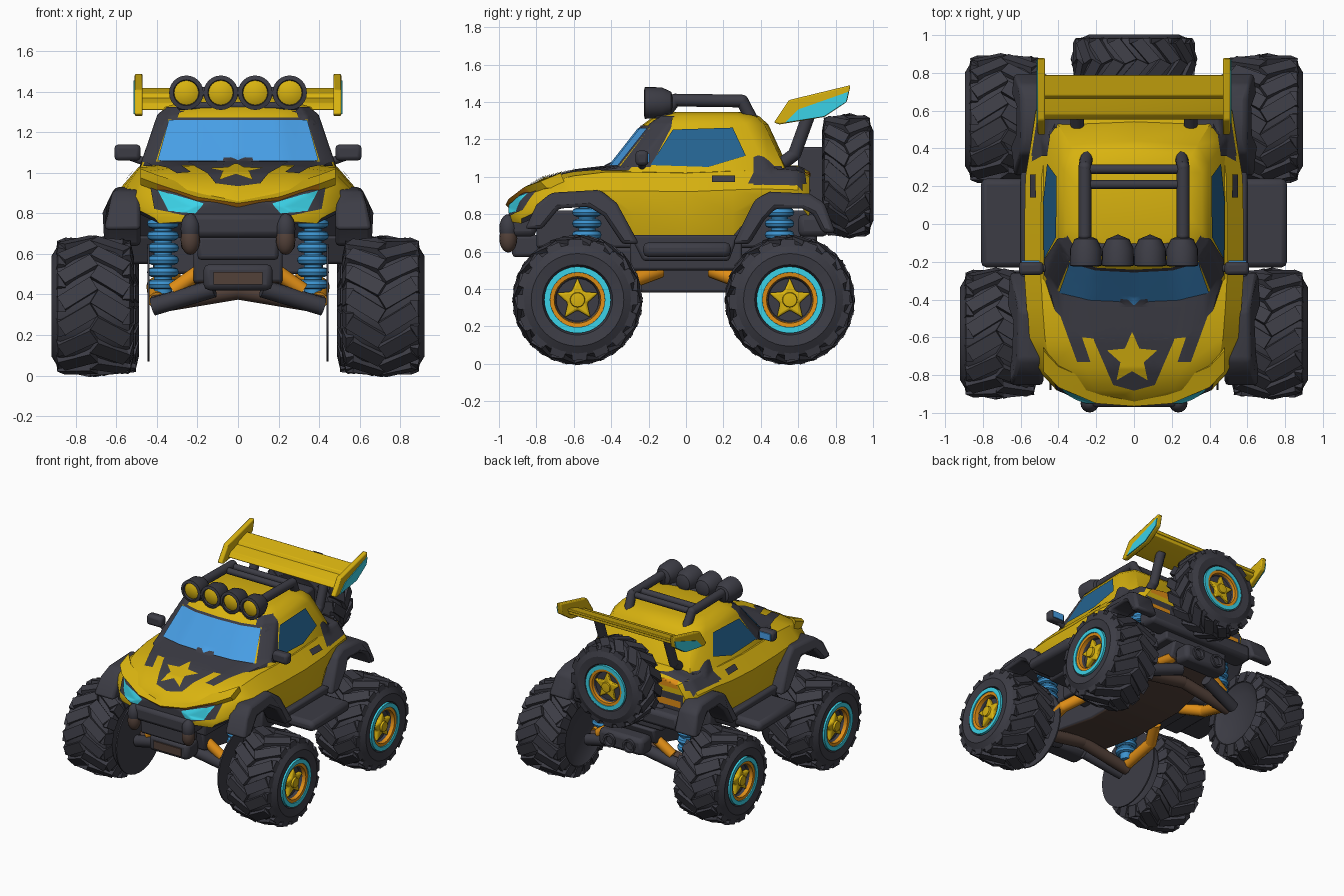
import bpy, bmesh, math
from math import tau, sin, cos
from mathutils import Vector, Matrix
from mathutils.bvhtree import BVHTree

if "Cube" in bpy.data.objects:
    bpy.data.objects.remove(bpy.data.objects["Cube"])


def material(name, *rgb):
    m = bpy.data.materials.new(name)
    m.use_nodes = True
    m.diffuse_color = (*rgb, 1)
    m.node_tree.nodes["Principled BSDF"].inputs["Base Color"].default_value = (*rgb, 1)
    return m


yellow = material("yellow paint", .69, .45, .005)
dark = material("charcoal", .046, .046, .06)
glass = material("windshield blue", .065, .35, .8)
tint = material("dark blue glass", .018, .125, .28)
shock = material("spring blue", .045, .29, .62)
cyan = material("cyan", .045, .66, .82)
orange = material("orange", .74, .27, .008)
brown = material("dark brown", .085, .052, .04)
made = []


def finish(name, bm, mats, mirror=False, bevel=0, recalc=True):
    if recalc:
        bmesh.ops.recalc_face_normals(bm, faces=bm.faces[:])
    mesh = bpy.data.meshes.new(name)
    bm.to_mesh(mesh)
    bm.free()
    for m in mats if isinstance(mats, list) else [mats]:
        mesh.materials.append(m)
    ob = bpy.data.objects.new(name, mesh)
    bpy.context.collection.objects.link(ob)
    made.append(ob)
    if mirror:
        ob.modifiers.new("mirror", "MIRROR")
    if bevel:
        b = ob.modifiers.new("bevel", "BEVEL")
        b.width, b.segments = bevel, 2
    return ob


def box(name, lo, hi, mat, mirror=False, bevel=.015):
    lo, hi = Vector(lo), Vector(hi)
    bm = bmesh.new()
    bmesh.ops.create_cube(bm, size=1, matrix=Matrix.Translation((lo + hi) / 2) @ Matrix.Diagonal((*(hi - lo), 1)))
    return finish(name, bm, mat, mirror, bevel)


def loft(name, rings, top, under, mirror=False, bevel=0):
    # closed rings joined and capped; downward faces take the second colour
    bm = bmesh.new()
    rows = [[bm.verts.new(p) for p in ring] for ring in rings]
    n = len(rows[0])
    for a, b in zip(rows, rows[1:]):
        for i in range(n):
            bm.faces.new((a[i], a[(i + 1) % n], b[(i + 1) % n], b[i]))
    bm.faces.new(rows[0])
    bm.faces.new(rows[-1])
    bmesh.ops.recalc_face_normals(bm, faces=bm.faces[:])
    for f in bm.faces:
        f.material_index = int(f.normal.z < -.5)
    return finish(name, bm, [top, under], mirror, bevel)


def prism(name, pts, x0, x1, mat, mirror=False, bevel=.015, lean=0, under=None):
    # side outline in (y, z), extruded along x; lean pulls the outer top inward
    rings = [[(x - lean * max(0, z - .8) * (x == x1), y, z) for y, z in pts] for x in (x0, x1)]
    return loft(name, rings, mat, under or mat, mirror, bevel)


def rod(name, pts, r, mat, mirror=False):
    bm = bmesh.new()
    pts = [Vector(p) for p in pts]
    for a, b in zip(pts, pts[1:]):
        turn = (b - a).to_track_quat("Z", "Y").to_matrix().to_4x4()
        bmesh.ops.create_cone(bm, cap_ends=True, segments=12, radius1=r, radius2=r, depth=(b - a).length,
                              matrix=Matrix.Translation((a + b) / 2) @ turn)
    for p in pts[1:-1]:
        bmesh.ops.create_uvsphere(bm, u_segments=12, v_segments=8, radius=r, matrix=Matrix.Translation(p))
    return finish(name, bm, mat, mirror)


def lathe(name, profile, mat, place=Matrix(), mirror=False, steps=32):
    # (axial, radius) profile turned around the x axis
    bm = bmesh.new()
    vs = [bm.verts.new((x, 0, r)) for x, r in profile]
    es = [bm.edges.new(p) for p in zip(vs, vs[1:])]
    bmesh.ops.spin(bm, geom=vs + es, cent=(0, 0, 0), axis=(1, 0, 0), angle=tau, steps=steps, use_duplicate=False)
    bmesh.ops.remove_doubles(bm, verts=bm.verts[:], dist=.0005)
    bm.transform(place)
    return finish(name, bm, mat, mirror)


def star(outer, inner, cx=0, cy=0):
    return [(cx + r * sin(k * tau / 10), cy + r * cos(k * tau / 10))
            for k in range(10) for r in [inner if k % 2 else outer]]


def mirrored(half):
    return half + [(-x, y, z) for x, y, z in reversed(half) if x > 0]


# body shell: station y, half width, underside, top
def body_ring(y, w, low, top):
    shoulder = max(top - .13, low + .05)
    return mirrored([(0, y, top), (w * .5, y, top - .005), (w * .85, y, top - .03), (w, y, shoulder),
                     (w, y, (shoulder + low) / 2), (w * .95, y, low)])


body = loft("body_shell", [body_ring(*s) for s in (
    (-.94, .26, .76, .86), (-.88, .41, .75, .93), (-.76, .52, .8, .995), (-.6, .555, .87, 1.035),
    (-.43, .57, .86, 1.055), (-.28, .58, .68, 1.055), (0, .58, .67, 1.05), (.25, .575, .68, 1.06),
    (.4, .55, .86, 1.065), (.6, .52, .86, 1.06), (.66, .46, .78, 1.03))], yellow, dark)


# cabin: ring height, front y, back y, half width
def cabin_ring(z, front, back, w):
    return mirrored([(0, front, z), (w * .5, front + .01, z), (w * .85, front + .05, z), (w, front + .14, z),
                     (w, back - .12, z), (w * .85, back - .02, z), (0, back, z)])


cabin = loft("cabin", [cabin_ring(*s) for s in (
    (1, -.45, .57, .49), (1.28, -.23, .44, .395), (1.325, -.17, .39, .36), (1.345, -.1, .3, .29))], yellow, dark)

shell = bmesh.new()
shell.from_mesh(body.data)
shell.from_mesh(cabin.data)
tree = BVHTree.FromBMesh(shell)
shell.free()

VIEWS = {
    "side": (lambda a, b: (2, a, b), Vector((-1, 0, 0))),
    "front": (lambda a, b: (a, -2, b), Vector((0, 1, 0))),
    "back": (lambda a, b: (a, 2, b), Vector((0, -1, 0))),
    "top": (lambda a, b: (a, b, 3), Vector((0, 0, -1)))}


def panel(name, pts, view, mat, lift=.005, mirror=True):
    # thin painted panel laid onto the shell
    place, ray = VIEWS[view]
    bm = bmesh.new()
    bm.faces.new([bm.verts.new(place(*p)) for p in pts])
    bmesh.ops.triangulate(bm, faces=bm.faces[:])
    bmesh.ops.subdivide_edges(bm, edges=bm.edges[:], cuts=9, use_grid_fill=True)
    for v in bm.verts[:]:
        hit, normal, _, _ = tree.ray_cast(v.co, ray)
        if hit:
            v.co = hit + normal * lift
        else:
            bm.verts.remove(v)
    bm.normal_update()
    bmesh.ops.reverse_faces(bm, faces=[f for f in bm.faces if f.normal.dot(ray) > 0])
    return finish(name, bm, mat, mirror, recalc=False)


# glazing and pillars
panel("windshield_frame", [(0, 1.03), (.465, 1.03), (.39, 1.27), (0, 1.27)], "front", dark)
panel("windshield", [(0, 1.055), (.395, 1.055), (.34, 1.255), (0, 1.255)], "front", glass, .009)
panel("pillar_top", [(.3, 1.26), (.395, 1.26), (.35, 1.32), (.28, 1.32)], "front", dark)
panel("side_pillar", [(-.3, 1.05), (-.19, 1.05), (-.08, 1.26), (-.07, 1.31), (-.17, 1.3)], "side", dark)
panel("side_window", [(-.19, 1.06), (-.07, 1.25), (.25, 1.26), (.32, 1.11), (.12, 1.05)], "side", tint, .008)

# hood paint
panel("hood_center", [(0, -.44), (.25, -.44), (.21, -.62), (.11, -.85), (0, -.88)], "top", dark)
panel("hood_star", star(.14, .065, -.01, -.71), "top", yellow, .009, False)
panel("hood_slash", [(.33, -.44), (.41, -.43), (.3, -.73), (.23, -.73)], "top", dark)

# face: dark mask, lamps and an overhanging brow with a coloured underside
panel("grille", [(0, .765), (.2, .765), (.26, .79), (.41, .82), (.43, .93), (.2, .87), (0, .84)], "front", dark)
panel("headlight", [(.17, .845), (.21, .8), (.34, .81), (.39, .91)], "front", cyan, .009)
loft("brow", [[(x, y, z), (x, y + .11, z + .045), (x, y + .14, z - .03), (x, y + .035, z - .035)] for x, y, z in (
    (-.48, -.78, .975), (-.4, -.865, .945), (-.2, -.95, .88), (0, -.965, .85),
    (.2, -.95, .88), (.4, -.865, .945), (.48, -.78, .975))], yellow, orange)

# tail paint and door handles
panel("tail_panel", [(0, .79), (.44, .79), (.44, .93), (0, .93)], "back", dark)
panel("tail_light", [(.22, .83), (.42, .83), (.42, .88), (.22, .88)], "back", orange, .009)
panel("tail_stripe", [(.2, .97), (.4, .97), (.38, 1.02), (.2, 1.02)], "back", orange)
panel("quarter_patch", [(.33, .96), (.64, .96), (.63, 1.05), (.38, 1.06)], "side", dark)
panel("quarter_deck", [(.455, .36), (.54, .36), (.5, .62), (.42, .62)], "top", dark)
panel("door_handle", [(.14, .965), (.26, .965), (.26, 1), (.14, 1)], "side", dark, .009)

# fender flares, skirts and steps
prism("front_flare", [(-.86, .72), (-.8, .85), (-.72, .915), (-.46, .93), (-.37, .86), (-.25, .64),
                      (-.34, .64), (-.44, .79), (-.52, .84), (-.68, .83), (-.77, .72)],
      .48, .66, dark, True, .02, .4)
prism("rear_flare", [(.25, .64), (.37, .88), (.45, .92), (.66, .91), (.74, .86), (.8, .7),
                     (.73, .7), (.68, .8), (.62, .83), (.48, .83), (.42, .77), (.34, .64)],
      .45, .64, dark, True, .02, .4)
prism("side_skirt", [(-.3, .69), (.28, .69), (.23, .55), (-.23, .55)], .4, .6, dark, True)
box("side_step", (.55, -.23, .57), (.81, .24, .65), dark, True, .03)

# underbody
prism("chassis", [(-.75, .62), (.72, .62), (.68, .5), (.24, .38), (-.22, .38), (-.72, .46)], -.22, .22, dark, under=brown)
box("floor", (-.28, -.8, .62), (.28, .7, .82), dark)
box("sill_rail", (.2, -.3, .5), (.42, .3, .68), dark, True)
box("skid_plate", (-.17, -.87, .42), (.17, -.72, .55), dark, bevel=.03)
box("skid_inset", (-.12, -.878, .45), (.12, -.86, .51), brown, bevel=0)

# bumpers
box("front_bumper", (-.27, -.97, .68), (.27, -.8, .8), dark, bevel=.03)
box("bumper_lower", (-.2, -.93, .57), (.2, -.78, .69), dark, bevel=.02)
for label, z, paint in (("tusk", .67, brown), ("bumper_horn", .725, dark)):
    bm = bmesh.new()
    bmesh.ops.create_uvsphere(bm, u_segments=16, v_segments=10, radius=1,
                              matrix=Matrix.Translation((.235, -.95, z)) @ Matrix.Diagonal((.048, .048, .075, 1)))
    finish(label, bm, paint, True)
box("rear_bumper", (-.46, .6, .68), (.46, .76, .8), dark, bevel=.03)
box("spare_mount", (-.14, .6, .84), (.14, .76, 1.16), dark)
box("exhaust_box", (-.19, .68, .44), (.19, .82, .57), dark, bevel=.03)
turn_back = Matrix.Rotation(tau / 4, 4, "Z")
lathe("exhaust_pipe", [(0, .05), (.03, .05), (.03, .035), (.01, .03), (.01, 0)], dark,
      Matrix.Translation((.085, .81, .505)) @ turn_back, True, 16)

# suspension, front and rear
for end, y, hub in (("front", -.53, -.58), ("rear", .5, .55)):
    s = -1 if y < 0 else 1
    for k in range(7):
        lathe(end + "_spring_coil", [(.024 * cos(a), .055 + .024 * sin(a)) for a in [tau * j / 8 for j in range(9)]],
              shock, Matrix.Translation((.37, y, .45 + k * .06)) @ Matrix.Rotation(tau / 4, 4, "Y"), True, 16)
    rod(end + "_damper", [(.37, y, .38), (.37, y, .86)], .045, shock, True)
    rod(end + "_lower_arm", [(.12, hub + s * .12, .43), (.42, hub + s * .06, .34)], .045, dark, True)
    rod(end + "_upper_arm", [(.12, hub + s * .09, .56), (.32, hub + s * .07, .42)], .038, orange, True)
    rod(end + "_trailing_arm", [(.32, s * .14, .5), (.41, s * .3, .44), (.4, hub, .37)], .042, orange, True)
    rod(end + "_axle", [(0, hub, .42), (.42, hub, .35)], .045, brown, True)
lathe("inner_shield", [(0, 0), (0, .29), (.01, .29), (.01, 0)], dark, Matrix.Translation((.437, -.59, .36)), True)

# wheel parts around the x axis, outer side toward +x
tyre = lathe("tyre", [(-.15, 0), (-.15, .17), (-.19, .24), (-.175, .295), (-.1, .32), (.1, .32), (.18, .3),
                      (.21, .25), (.2, .19), (.17, .175), (.12, .17), (.12, 0)], dark, steps=40)
bm = bmesh.new()
bm.from_mesh(tyre.data)
for k in range(32):
    side = 1 if k % 2 else -1
    spin = Matrix.Rotation(tau * k / 32, 4, "X")
    bmesh.ops.create_cube(bm, size=1, matrix=spin @ Matrix.Translation((side * .08, 0, .317)) @ Matrix.Rotation(
        side * .1, 4, "Y") @ Matrix.Rotation(side * .55, 4, "Z") @ Matrix.Diagonal((.19, .075, .042, 1)))
    spin = Matrix.Rotation(tau * k / 32 - .16, 4, "X")
    bmesh.ops.create_cube(bm, size=1, matrix=spin @ Matrix.Translation((side * .168, 0, .28)) @
                          Matrix.Rotation(-side * .22, 4, "Y") @ Matrix.Diagonal((.04, .08, .085, 1)))
bm.to_mesh(tyre.data)
bm.free()
rim = lathe("rim_ring", [(.12, .18), (.208, .18), (.208, .148), (.15, .145)], cyan)
inner = lathe("rim_inner", [(.12, .148), (.2, .148), (.197, .126), (.165, .122)], orange)
well = lathe("rim_well", [(.178, .126), (.15, .115), (.15, 0)], dark)
spokes = prism("star_spokes", star(.12, .055), .12, .185, yellow, bevel=.012)
cap = lathe("hub_cap", [(.14, .05), (.2, .038), (.205, 0)], yellow, steps=16)
parts = (tyre, rim, inner, well, spokes, cap)
spots = [(s * x, y, .342, s, 1, .99) for x, y in ((.71, -.58), (.685, .555)) for s in (1, -1)]
spots.append((0, .86, 1.005, 0, .68, .95))
for n, (x, y, z, s, squash, size) in enumerate(spots):
    turn = tau / 4 * (1 - s)
    pose = Matrix.Translation((x, y, z)) @ Matrix.Rotation(turn, 4, "Z") @ Matrix.Diagonal((squash, size, size, 1))
    for part in parts:
        ob = part if n == 0 else part.copy()
        if n:
            bpy.context.collection.objects.link(ob)
        ob.matrix_world = pose

# roof lights and rack
for x in (.085, .255):
    spot = Matrix.Translation((x, -.2, 1.395)) @ Matrix.Rotation(-tau / 4, 4, "Z")
    lathe("light_pod", [(.01, .06), (.025, .064), (.02, .085), (-.07, .083), (-.12, .06), (-.145, 0)],
          dark, spot, True, 24)
    lathe("light_lens", [(.005, .064), (.018, .04), (.022, 0)], yellow, spot, True, 24)
box("light_bar", (-.3, -.17, 1.31), (.3, -.1, 1.35), dark)
rod("roof_rail", [(.26, -.12, 1.33), (.26, -.06, 1.41), (.26, .3, 1.405), (.25, .36, 1.29)], .034, dark, True)
for y in (.21, .29):
    rod("rack_crossbar", [(-.25, y, 1.4), (.25, y, 1.4)], .024, dark)

# mirrors
box("mirror_housing", (.48, -.27, 1.06), (.61, -.2, 1.14), dark, True, .02)
box("mirror_glass", (.5, -.202, 1.075), (.595, -.194, 1.125), glass, True, 0)
rod("mirror_arm", [(.42, -.24, 1.04), (.53, -.23, 1.08)], .02, dark, True)

# rear wing
prism("wing_blade", [(.55, 1.31), (.58, 1.345), (.78, 1.4), (.78, 1.375), (.62, 1.315)], -.48, .48, yellow, bevel=.006)
prism("wing_flap", [(.66, 1.36), (.68, 1.39), (.79, 1.42), (.79, 1.4)], -.48, .48, yellow, bevel=.005)
prism("wing_end_plate", [(.47, 1.29), (.55, 1.41), (.88, 1.49), (.86, 1.4), (.74, 1.32), (.5, 1.28)],
      .47, .51, yellow, True, .008)
prism("wing_plate_accent", [(.53, 1.29), (.6, 1.36), (.87, 1.455), (.857, 1.4), (.738, 1.322)],
      .508, .515, cyan, True, 0)
rod("wing_strut", [(.3, .5, 1.06), (.3, .58, 1.12), (.3, .66, 1.34)], .035, dark, True)

bpy.context.view_layer.update()
for ob in bpy.context.view_layer.objects:
    ob.select_set(ob in made)
bpy.context.view_layer.objects.active = made[0]
bpy.ops.object.shade_smooth_by_angle(angle=math.radians(38))
